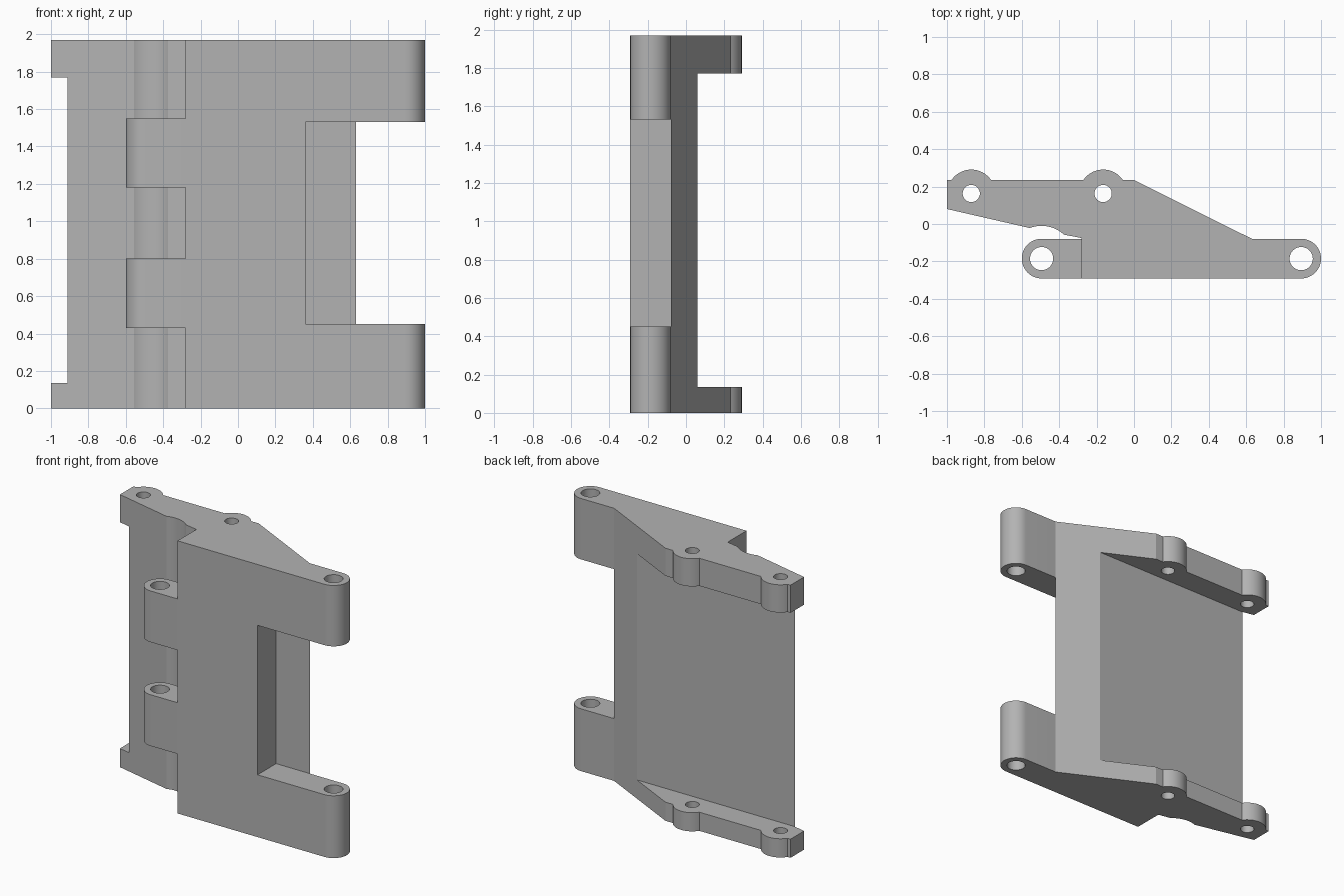
import bpy, bmesh
from math import sin, cos, asin, radians, degrees

cube = bpy.data.objects.get("Cube")
if cube:
    bpy.data.objects.remove(cube, do_unlink=True)

# One plain grey for the whole part
grey = bpy.data.materials.new("plain_grey")
grey.use_nodes = True
colour = (0.45, 0.45, 0.45, 1)
grey.diffuse_color = colour
grey.node_tree.nodes["Principled BSDF"].inputs["Base Color"].default_value = colour

HEIGHT = 1.97
FRONT, BACK, STEP, LUG = -0.291, 0.235, 0.06, 0.106
PIN_Y = FRONT + LUG
LEFT_PIN, RIGHT_PIN = -0.494, 0.894
BOSS_Y, BOSS_R = 0.163, 0.128
BOSSES = (-0.165, -0.87)


def arc(x, y, r, start, end, steps=24):
    """Points along an arc, angles in degrees."""
    angles = [radians(start + (end - start) * i / steps) for i in range(steps + 1)]
    return [(x + r * cos(a), y + r * sin(a)) for a in angles]


def prism(name, outline, bottom, top):
    """Extrude a plan outline upwards between two heights."""
    bm = bmesh.new()
    face = bm.faces.new([bm.verts.new((x, y, bottom)) for x, y in outline])
    moved = bmesh.ops.extrude_face_region(bm, geom=[face])["geom"]
    bmesh.ops.translate(bm, vec=(0, 0, top - bottom),
                        verts=[v for v in moved if isinstance(v, bmesh.types.BMVert)])
    bmesh.ops.recalc_face_normals(bm, faces=bm.faces)
    mesh = bpy.data.meshes.new(name)
    bm.to_mesh(mesh)
    bm.free()
    mesh.materials.append(grey)
    obj = bpy.data.objects.new(name, mesh)
    bpy.context.collection.objects.link(obj)
    return obj


def rectangle(x0, x1, y0, y1):
    return [(x0, y0), (x1, y0), (x1, y1), (x0, y1)]


def combine(target, other, operation):
    """Apply a boolean and discard the helper."""
    other.hide_render = True
    mod = target.modifiers.new(operation.lower(), "BOOLEAN")
    mod.operation, mod.object, mod.solver = operation, other, "EXACT"
    bpy.context.view_layer.objects.active = target
    bpy.ops.object.modifier_apply(modifier=mod.name)
    bpy.data.objects.remove(other, do_unlink=True)


# Body plan: sloped front with pin clearance, hinge nose, sloped back, two bosses
outline = [(-1, 0.08)]
outline += arc(LEFT_PIN, PIN_Y, 0.175, 111, 47)
outline += [(-0.28, -0.075), (-0.28, FRONT)]
outline += arc(RIGHT_PIN, PIN_Y, LUG, -90, 90)
outline += [(0.63, PIN_Y + LUG), (0, BACK)]
rise = degrees(asin((BACK - BOSS_Y) / BOSS_R))
for x in BOSSES:
    outline += arc(x, BOSS_Y, BOSS_R, rise, 180 - rise)
outline += [(-1, BACK)]
body = prism("hinge_bracket", outline, 0, HEIGHT)

# Back recess between the end flanges, and front notch between the hinge arms
combine(body, prism("back_recess", rectangle(-2, 2, STEP, 1), 0.135, 1.77), "DIFFERENCE")
combine(body, prism("front_notch", rectangle(0.36, 2, -1, PIN_Y + LUG), 0.45, 1.53), "DIFFERENCE")

# Two hinge knuckles
for bottom, top in ((0.43, 0.80), (1.18, 1.55)):
    plan = arc(LEFT_PIN, PIN_Y, LUG, 90, 270) + [(-0.2, FRONT), (-0.2, PIN_Y + LUG)]
    combine(body, prism("knuckle", plan, bottom, top), "UNION")

# Pin holes and boss holes
holes = [(LEFT_PIN, PIN_Y, 0.062), (RIGHT_PIN, PIN_Y, 0.062)]
holes += [(x, BOSS_Y, 0.046) for x in BOSSES]
for x, y, r in holes:
    circle = arc(x, y, r, 0, 360, 40)[:-1]
    combine(body, prism("hole", circle, -0.1, HEIGHT + 0.1), "DIFFERENCE")

# Smooth the round surfaces, keep the edges crisp
bpy.ops.object.select_all(action="DESELECT")
body.select_set(True)
bpy.context.view_layer.objects.active = body
bpy.ops.object.shade_smooth_by_angle(angle=radians(20))
